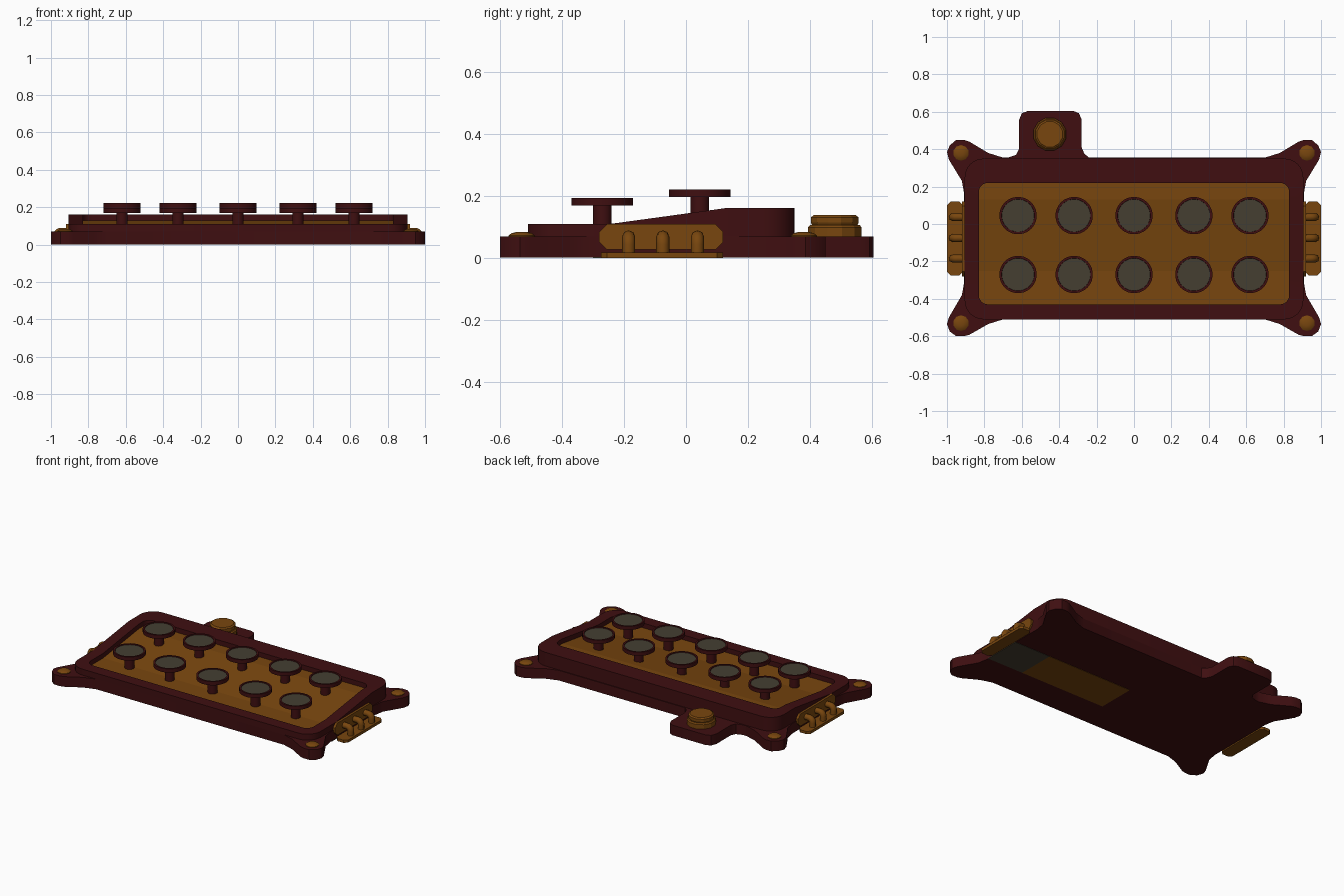
import bpy, bmesh, math

if "Cube" in bpy.data.objects:
    bpy.data.objects.remove(bpy.data.objects["Cube"])

def material(name, rgb):
    m = bpy.data.materials.new(name)
    m.diffuse_color = (*rgb, 1)
    m.use_nodes = True
    m.node_tree.nodes["Principled BSDF"].inputs["Base Color"].default_value = m.diffuse_color
    return m

RED = material("dark red", (0.050, 0.0048, 0.0055))
GOLD = material("brass", (0.19, 0.062, 0.0045))
GREY = material("dark grey", (0.058, 0.049, 0.031))

def make(name, verts, faces, mats, smooth=None, rule=None):
    me = bpy.data.meshes.new(name)
    me.from_pydata(verts, [], faces)
    bm = bmesh.new()
    bm.from_mesh(me)
    bmesh.ops.remove_doubles(bm, verts=bm.verts, dist=1e-5)
    bmesh.ops.recalc_face_normals(bm, faces=bm.faces)
    bm.to_mesh(me)
    bm.free()
    for m in mats:
        me.materials.append(m)
    if rule:
        for p in me.polygons:
            p.material_index = rule(p)
    ob = bpy.data.objects.new(name, me)
    bpy.context.collection.objects.link(ob)
    if smooth:
        bpy.ops.object.select_all(action='DESELECT')
        ob.select_set(True)
        bpy.context.view_layer.objects.active = ob
        bpy.ops.object.shade_smooth_by_angle(angle=math.radians(smooth))
    return ob

def loft(name, loops, mats, smooth=None, rule=None, cap=True):
    """Skin closed loops of equal length, capping both ends."""
    n = len(loops[0])
    verts = [v for lp in loops for v in lp]
    faces = [(i*n + k, i*n + (k+1) % n, (i+1)*n + (k+1) % n, (i+1)*n + k)
             for i in range(len(loops)-1) for k in range(n)]
    if cap:
        faces += [tuple(range(n))[::-1], tuple(range(len(verts)-n, len(verts)))]
    return make(name, verts, faces, mats, smooth, rule)

def lathe(name, x, y, prof, segs, mats, smooth=None, rule=None):
    loops = [[(x + r*math.cos(2*math.pi*(k+.5)/segs), y + r*math.sin(2*math.pi*(k+.5)/segs), z)
              for k in range(segs)] for r, z in prof]
    return loft(name, loops, mats, smooth, rule)

def box(name, x0, x1, y0, y1, z0, z1, mat):
    lp = [(x0, y0), (x1, y0), (x1, y1), (x0, y1)]
    return loft(name, [[(x, y, z) for x, y in lp] for z in (z0, z1)], [mat])

# base plate with four eared feet and a rear lug
half = [(.70, -.51), (.78, -.535), (.88, -.592), (.91, -.6), (.95, -.6), (.985, -.575), (1, -.535),
        (.99, -.5), (.92, -.38), (.908, -.31), (.908, .16), (.92, .23), (.99, .345), (1, .385),
        (.985, .42), (.95, .45), (.91, .45), (.88, .44), (.78, .38), (.70, .355)]
lug = [(-.24, .355), (-.265, .375), (-.28, .41), (-.28, .56), (-.295, .592), (-.325, .605),
       (-.565, .605), (-.6, .592), (-.615, .555), (-.615, .40), (-.63, .37), (-.67, .356)]
outline = half + lug + [(-x, y) for x, y in reversed(half)]
loft("base_plate", [[(x, y, z) for x, y in outline] for z in (.002, .07)], [RED], 35)

# sloped housing: flat front, ramp, raised back
Y1, Y2 = -.25, .13
def height(y):
    return .11 + .052*min(1, max(0, (y - Y1)/(Y2 - Y1)))

def rounded(hx, y0, y1, r, seg=6):
    pts = []
    for cx, cy, a in ((hx-r, y0+r, -90), (hx-r, y1-r, 0), (r-hx, y1-r, 90), (r-hx, y0+r, 180)):
        pts += [(cx + r*math.cos(math.radians(a + 90*i/seg)),
                 cy + r*math.sin(math.radians(a + 90*i/seg))) for i in range(seg+1)]
        if a == -90:
            pts += [(hx, Y1), (hx, Y2)]
        if a == 90:
            pts += [(-hx, Y2), (-hx, Y1)]
    return pts

outer = rounded(.905, -.51, .35, .10)
inner = rounded(.83, -.43, .22, .05)
DEPTH = .032
loft("housing", [[(x, y, .004) for x, y in outer],
                 [(x, y, height(y)) for x, y in outer],
                 [(x, y, height(y)) for x, y in inner],
                 [(x, y, height(y) - DEPTH) for x, y in inner]], [RED], 25, cap=False)

# brass panel set in the housing
pv = [(x, y, height(y) - DEPTH) for x, y in inner]
e = 1e-6
front = tuple(i for i, p in enumerate(inner) if p[1] <= Y1 + e)
mid = tuple(i for i, p in enumerate(inner) if abs(p[1]-Y1) < e or abs(p[1]-Y2) < e)
back = tuple(i for i, p in enumerate(inner) if p[1] >= Y2 - e)
panel = make("key_panel", pv, [front, mid, back], [GOLD])
if panel.data.polygons[0].normal.z < 0:
    panel.data.flip_normals()

# two rows of round keys, grey tops inside a red rim
for row, (y, top) in enumerate(((-.27, .195), (.045, .222))):
    for col, x in enumerate((-.62, -.32, 0, .32, .62)):
        prof = [(.03, .07), (.03, top-.025), (.1, top-.025), (.1, top),
                (.088, top), (.087, top-.004)]
        lathe(f"key_{row}_{col}", x, y, prof, 28, [RED, GREY], 35,
              lambda p: int(len(p.vertices) > 4 and p.center.z > .15))

# corner rivets
for i, (x, y) in enumerate(((.925, .38), (-.925, .38), (.925, -.53), (-.925, -.53))):
    lathe(f"rivet_{i}", x, y, [(.042, .065), (.042, .074), (.032, .081), (.015, .085)], 10, [GOLD], 40)

# rear knob
lathe("rear_knob", -.45, .48, [(.09, .065), (.09, .1), (.083, .107), (.076, .107), (.08, .115),
                               (.08, .132), (.07, .139)], 12, [GOLD])

# side terminals: wall plate, foot plate and three hooked bars per side
def octagon(a0, a1, b0, b1, c):
    return [(a0+c, b0), (a1-c, b0), (a1, b0+c), (a1, b1-c),
            (a1-c, b1), (a0+c, b1), (a0, b1-c), (a0, b0+c)]

for s, side in ((1, "right"), (-1, "left")):
    wall = octagon(-.28, .12, .028, .11, .025)
    loft(f"terminal_wall_{side}", [[(s*x, y, z) for y, z in wall] for x in (.90, .92)], [GOLD])
    foot = octagon(-.275, .12, .915, 1.0, .02)
    loft(f"terminal_foot_{side}", [[(s*x, y, z) for y, x in foot] for z in (0, .018)], [GOLD])
    path = [(.915, .07, 90)] + [(.945 + .025*math.sin(math.radians(t)),
            .045 + .025*math.cos(math.radians(t)), 90-t) for t in range(0, 91, 18)] + [(.97, .01, 0)]
    for j, yc in enumerate((-.185, -.075, .037)):
        loops = []
        for x, z, a in path:
            nx, nz = math.cos(math.radians(a)), math.sin(math.radians(a))
            loops.append([(s*(x + .02*math.cos(q)*nx), yc + .021*math.sin(q), z + .02*math.cos(q)*nz)
                          for q in (math.pi*k/4 for k in range(8))])
        loft(f"terminal_bar_{side}_{j}", loops, [GOLD], 50)

# thin strips on the underside
box("underside_strip", 0, .64, -.3, -.04, 0, .004, GOLD)
box("underside_contact", .64, .91, -.3, -.04, 0, .004, GREY)
